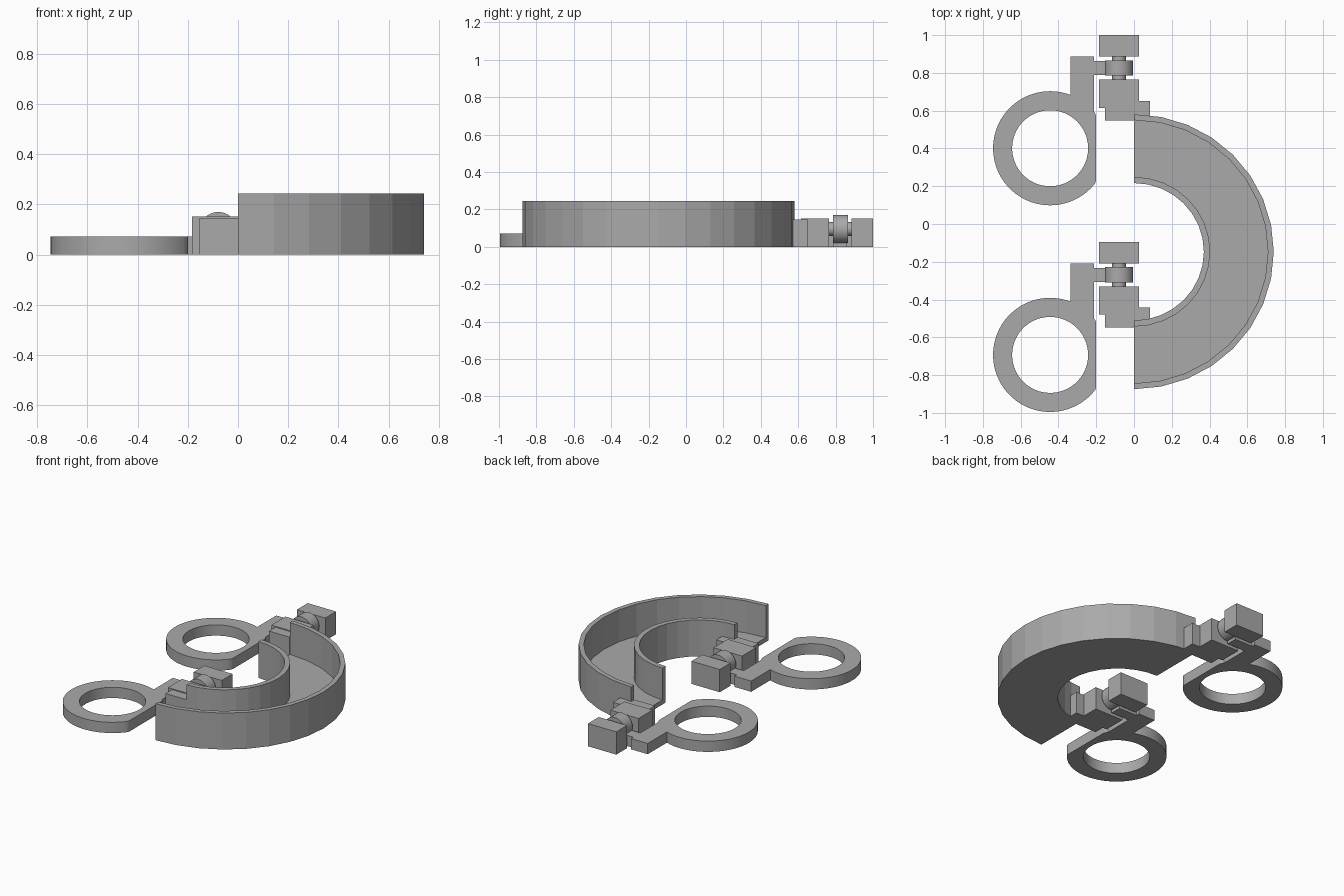
import bpy, bmesh, math

cube = bpy.data.objects.get("Cube")
if cube:
    bpy.data.objects.remove(cube, do_unlink=True)

grey = bpy.data.materials.new("plain grey")
grey.use_nodes = True
colour = (0.40, 0.40, 0.40, 1)
grey.diffuse_color = colour
grey.node_tree.nodes["Principled BSDF"].inputs["Base Color"].default_value = colour


def finish(name, bm):
    bmesh.ops.recalc_face_normals(bm, faces=bm.faces)
    mesh = bpy.data.meshes.new(name)
    bm.to_mesh(mesh)
    bm.free()
    mesh.materials.append(grey)
    obj = bpy.data.objects.new(name, mesh)
    bpy.context.collection.objects.link(obj)
    return obj


def prism(name, outline, z0, z1):
    """Extrude a flat outline from z0 up to z1."""
    bm = bmesh.new()
    face = bm.faces.new([bm.verts.new((x, y, z0)) for x, y in outline])
    top = bmesh.ops.extrude_face_region(bm, geom=[face])["geom"]
    verts = [v for v in top if isinstance(v, bmesh.types.BMVert)]
    bmesh.ops.translate(bm, verts=verts, vec=(0, 0, z1 - z0))
    return finish(name, bm)


def box(name, x0, x1, y0, y1, z1):
    return prism(name, [(x0, y0), (x1, y0), (x1, y1), (x0, y1)], 0, z1)


def rod(name, x, z, radius, y0, y1, sides):
    """Cylinder lying along y."""
    bm = bmesh.new()
    bmesh.ops.create_cone(bm, cap_ends=True, segments=sides, radius1=radius,
                          radius2=radius, depth=y1 - y0)
    for v in bm.verts:
        v.co = (x + v.co.x, (y0 + y1) / 2 + v.co.z, z + v.co.y)
    obj = finish(name, bm)
    smooth(obj)


def smooth(obj):
    bpy.ops.object.select_all(action='DESELECT')
    obj.select_set(True)
    bpy.context.view_layer.objects.active = obj
    bpy.ops.object.shade_smooth_by_angle(angle=math.radians(30))


# Half-round tray: a U section swept through half a turn, open at both ends
def tray():
    top, floor, steps = 0.244, 0.03, 16
    section = [(0.37, 0), (0.74, 0), (0.74, top), (0.709, top),
               (0.709, floor), (0.403, floor), (0.403, top), (0.37, top)]
    bm = bmesh.new()
    rings = []
    for i in range(steps + 1):
        a = math.pi * (i / steps - 0.5)
        rings.append([bm.verts.new((r * math.cos(a), -0.147 + 0.983 * r * math.sin(a), z))
                      for r, z in section])
    n = len(section)
    for a, b in zip(rings, rings[1:]):
        for j in range(n):
            k = (j + 1) % n
            bm.faces.new((a[j], a[k], b[k], b[j]))
    bm.faces.new(rings[0])
    bm.faces.new(rings[-1])
    finish("tray", bm)


# Ring with a flat cut along its inner side
def ring(name, cx, cy, flat_x, height, sides=96):
    bm = bmesh.new()
    loops = []
    for r, z in ((0.302, 0), (0.302, height), (0.201, height), (0.201, 0)):
        loops.append([bm.verts.new((min(cx + r * math.cos(a), flat_x), cy + r * math.sin(a), z))
                      for a in (2 * math.pi * i / sides for i in range(sides))])
    for p, q in zip(loops, loops[1:] + loops[:1]):
        for i in range(sides):
            j = (i + 1) % sides
            bm.faces.new((p[i], p[j], q[j], q[i]))
    smooth(finish(name, bm))


tray()

# Two identical hinge and ring sets
for label, dy in (("back", 0.0), ("front", -1.094)):
    ring(label + "_ring", -0.444, 0.401 + dy, -0.2, 0.072)
    box(label + "_ring_arm", -0.337, -0.213, 0.59 + dy, 0.886 + dy, 0.072)
    box(label + "_hinge_link", -0.22, -0.08, 0.788 + dy, 0.862 + dy, 0.072)
    rod(label + "_hinge_barrel", -0.079, 0.095, 0.075, 0.785 + dy, 0.866 + dy, 32)
    rod(label + "_hinge_pin", -0.079, 0.095, 0.037, 0.75 + dy, 0.9 + dy, 24)
    box(label + "_end_block", -0.184, 0.026, 0.886 + dy, 1.0 + dy, 0.152)
    box(label + "_middle_block", -0.184, 0.026, 0.615 + dy, 0.764 + dy, 0.152)
    box(label + "_mount_block", -0.154, 0.0, 0.547 + dy, 0.65 + dy, 0.146)
    box(label + "_mount_step", -0.01, 0.085, 0.572 + dy, 0.652 + dy, 0.146)
